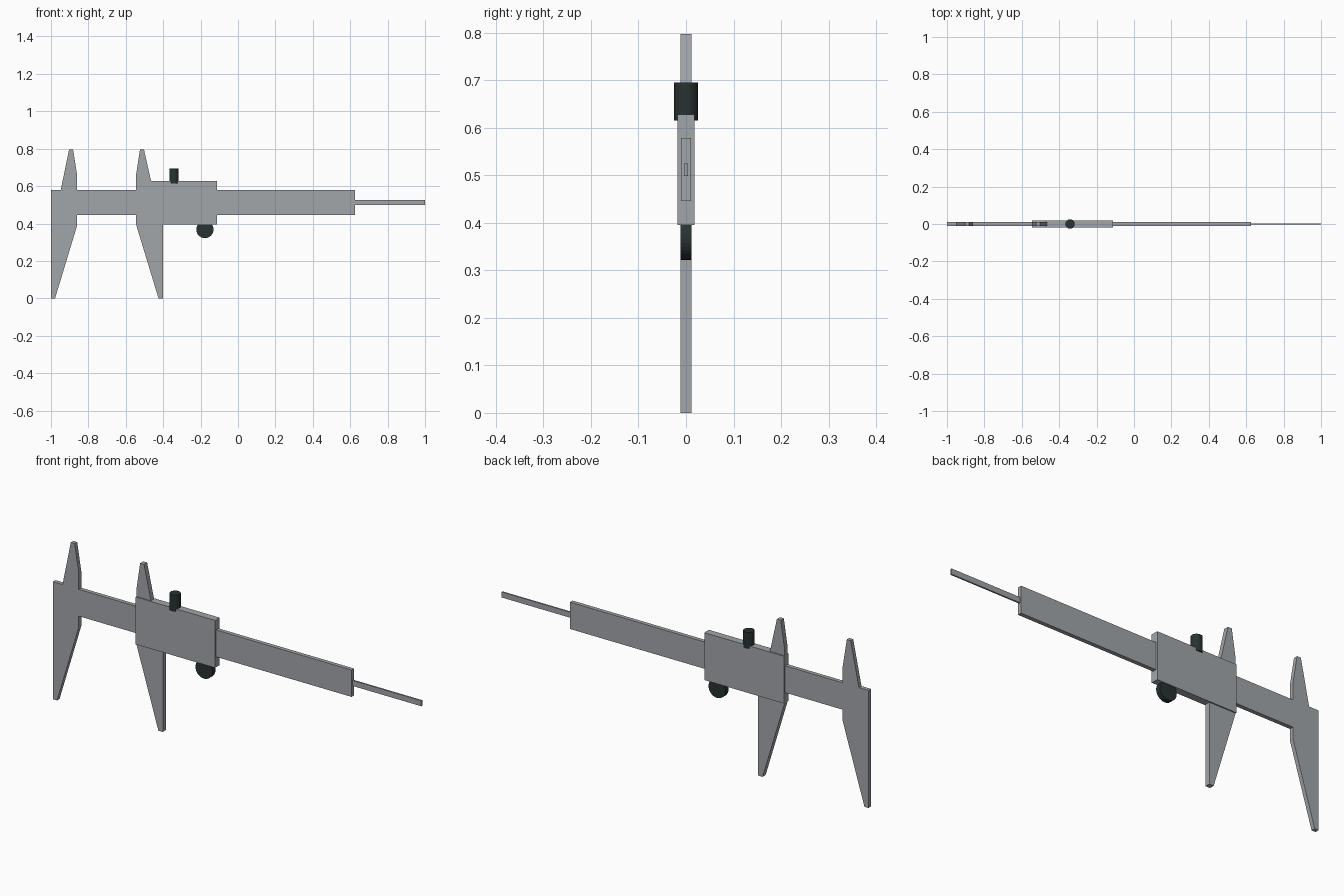
import bpy, bmesh, math
from mathutils import Matrix

if "Cube" in bpy.data.objects:
    bpy.data.objects.remove(bpy.data.objects["Cube"])


def material(name, rgb):
    m = bpy.data.materials.new(name)
    m.diffuse_color = (*rgb, 1)
    m.use_nodes = True
    m.node_tree.nodes["Principled BSDF"].inputs["Base Color"].default_value = m.diffuse_color
    return m


STEEL = material("steel grey", (0.36, 0.38, 0.40))
DARK = material("dark knob", (0.022, 0.032, 0.032))


def finish(name, bm, mat):
    bmesh.ops.recalc_face_normals(bm, faces=bm.faces)
    mesh = bpy.data.meshes.new(name)
    bm.to_mesh(mesh)
    bm.free()
    mesh.materials.append(mat)
    ob = bpy.data.objects.new(name, mesh)
    bpy.context.collection.objects.link(ob)
    return ob


def plate(name, profile, half):
    """Extrude an (x, z) outline symmetrically along y."""
    bm = bmesh.new()
    face = bm.faces.new([bm.verts.new((x, -half, z)) for x, z in profile])
    ext = bmesh.ops.extrude_face_region(bm, geom=[face])
    verts = [v for v in ext["geom"] if isinstance(v, bmesh.types.BMVert)]
    bmesh.ops.translate(bm, verts=verts, vec=(0, 2 * half, 0))
    return finish(name, bm, STEEL)


def bar(name, x0, x1, z0, z1, half):
    return plate(name, [(x0, z0), (x1, z0), (x1, z1), (x0, z1)], half)


def knob(name, center, radius, depth, axis):
    bm = bmesh.new()
    rot = Matrix.Rotation(math.pi / 2, 4, 'X') if axis == 'Y' else Matrix()
    bmesh.ops.create_cone(bm, cap_ends=True, segments=32, radius1=radius,
                          radius2=radius, depth=depth,
                          matrix=Matrix.Translation(center) @ rot)
    return finish(name, bm, DARK)


# main beam with the fixed jaws in one outline
plate("beam_and_fixed_jaws", [
    (-1, 0), (-0.978, 0), (-0.86, 0.39), (-0.86, 0.446), (0.625, 0.446),
    (0.625, 0.578), (-0.86, 0.578), (-0.86, 0.66), (-0.882, 0.797),
    (-0.903, 0.797), (-0.948, 0.578), (-1, 0.578)], 0.01)

# sliding body and its jaws
bar("slider", -0.545, -0.112, 0.395, 0.628, 0.018)
plate("sliding_lower_jaw", [
    (-0.425, 0), (-0.401, 0), (-0.401, 0.41), (-0.545, 0.41),
    (-0.545, 0.395)], 0.012)
plate("sliding_upper_jaw", [
    (-0.545, 0.61), (-0.465, 0.61), (-0.465, 0.628), (-0.503, 0.797),
    (-0.524, 0.797), (-0.545, 0.66)], 0.012)

# depth rod at the far end
bar("depth_rod", 0.6, 1.0, 0.498, 0.525, 0.004)

# locking screw and thumb wheel
knob("locking_screw", (-0.342, 0, 0.655), 0.025, 0.08, 'Z')
knob("thumb_wheel", (-0.177, 0, 0.368), 0.046, 0.024, 'Y')
